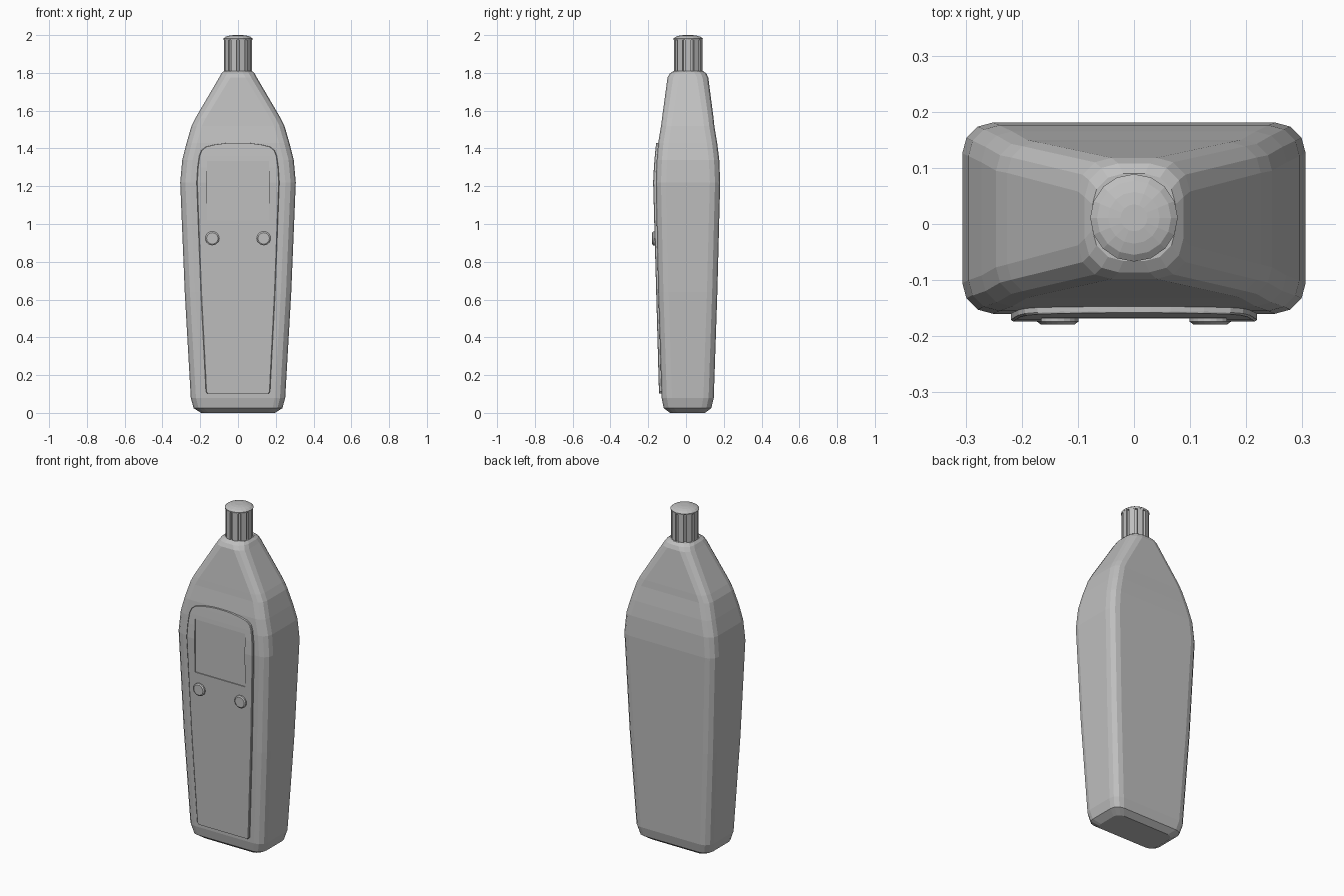
import bpy, bmesh, math

if "Cube" in bpy.data.objects:
    bpy.data.objects.remove(bpy.data.objects["Cube"])

grey = bpy.data.materials.new("mid grey")
grey.diffuse_color = (0.52, 0.52, 0.52, 1)
grey.use_nodes = True
grey.node_tree.nodes["Principled BSDF"].inputs["Base Color"].default_value = grey.diffuse_color


def make_object(name, bm, material=grey):
    bmesh.ops.recalc_face_normals(bm, faces=bm.faces)
    mesh = bpy.data.meshes.new(name)
    bm.to_mesh(mesh)
    bm.free()
    obj = bpy.data.objects.new(name, mesh)
    bpy.context.collection.objects.link(obj)
    if material:
        mesh.materials.append(material)
    return obj


def loft(name, rings, material=grey):
    """Skin a stack of closed rings and cap both ends."""
    bm = bmesh.new()
    rows = [[bm.verts.new(p) for p in ring] for ring in rings]
    n = len(rows[0])
    for a, b in zip(rows, rows[1:]):
        for i in range(n):
            j = (i + 1) % n
            bm.faces.new((a[i], a[j], b[j], b[i]))
    bm.faces.new(rows[0][::-1])
    bm.faces.new(rows[-1])
    return make_object(name, bm, material)


def rounded_rect(z, half_w, front, back, radius, steps=3):
    pts = []
    corners = ((1, 1, 0), (-1, 1, 90), (-1, -1, 180), (1, -1, 270))
    for sx, sy, start in corners:
        cx = sx * (half_w - radius)
        cy = back - radius if sy > 0 else front + radius
        for k in range(steps + 1):
            a = math.radians(start + 90 * k / steps)
            pts.append((cx + radius * math.cos(a), cy + radius * math.sin(a), z))
    return pts


# Body: tapered housing narrowing to a neck
sections = [  # z, half width, front, back, corner radius
    (0.00, 0.195, -0.085, 0.100, 0.040),
    (0.025, 0.235, -0.118, 0.134, 0.052),
    (0.08, 0.250, -0.129, 0.147, 0.055),
    (0.64, 0.282, -0.147, 0.166, 0.055),
    (1.22, 0.306, -0.160, 0.181, 0.055),
    (1.34, 0.295, -0.155, 0.176, 0.055),
    (1.43, 0.272, -0.147, 0.165, 0.055),
    (1.52, 0.246, -0.132, 0.150, 0.055),
    (1.56, 0.226, -0.127, 0.146, 0.055),
    (1.775, 0.100, -0.098, 0.118, 0.060),
    (1.797, 0.088, -0.086, 0.108, 0.060),
    (1.81, 0.074, -0.066, 0.090, 0.055),
]
loft("body", [rounded_rect(*s) for s in sections])


# Front panel: raised plate following the bend of the housing
def panel_y(z):
    if z < 1.22:
        return -0.143 - 0.031 * (z - 0.1) / 1.12
    t = (z - 1.22) / 0.21
    return -0.174 + 0.007 * t + 0.009 * t * t


panel_rows = [(0.103, 0.163), (0.112, 0.170), (0.64, 0.197), (1.22, 0.219),
              (1.30, 0.214), (1.36, 0.206), (1.39, 0.194), (1.408, 0.172),
              (1.42, 0.125), (1.428, 0.065), (1.43, 0.030)]
panel_rings = []
for z, w in panel_rows:
    y = panel_y(z)
    panel_rings.append([(-w, y + 0.028, z), (-w, y + 0.003, z),
                        (-w + 0.004, y, z), (w - 0.004, y, z),
                        (w, y + 0.003, z), (w, y + 0.028, z)])
panel = loft("front_panel", panel_rings)

# Display: shallow flat pocket sunk in the panel
bm = bmesh.new()
bmesh.ops.create_cube(bm, size=1)
for v in bm.verts:
    v.co = (v.co.x * 0.33, -0.213 + v.co.y * 0.1, 1.177 + v.co.z * 0.315)
cutter = make_object("display_cutter", bm, None)
cutter.hide_render = True
cutter.hide_set(True)
pocket = panel.modifiers.new("display_pocket", 'BOOLEAN')
pocket.operation = 'DIFFERENCE'
pocket.solver = 'EXACT'
pocket.object = cutter

# Buttons: two bevelled discs
for side, label in ((-1, "left"), (1, "right")):
    rings = []
    for y, r in ((-0.155, 0.037), (-0.174, 0.037), (-0.179, 0.030)):
        rings.append([(side * 0.136 + r * math.cos(math.tau * i / 20), y,
                       0.924 + r * math.sin(math.tau * i / 20)) for i in range(20)])
    loft(label + "_button", rings)

CAP_Y = 0.011


def circle(z, r, n=16):
    return [(r * math.cos(math.tau * i / n), CAP_Y + r * math.sin(math.tau * i / n), z)
            for i in range(n)]


# Sensor tip: slotted sleeve with vertical ribs
def slotted(z, ribs=10):
    pts = []
    for k in range(ribs):
        for offset, r in ((-0.34, 0.076), (0.34, 0.076), (0.36, 0.064), (0.64, 0.064)):
            a = math.tau * (k + offset) / ribs
            pts.append((r * math.cos(a), CAP_Y + r * math.sin(a), z))
    return pts


loft("tip_sleeve", [slotted(1.80), slotted(1.978)])

# Tip cap: low dome
loft("tip_cap", [circle(1.973, 0.076), circle(1.982, 0.078), circle(1.991, 0.066),
                 circle(1.997, 0.046), circle(2.0, 0.024)])
